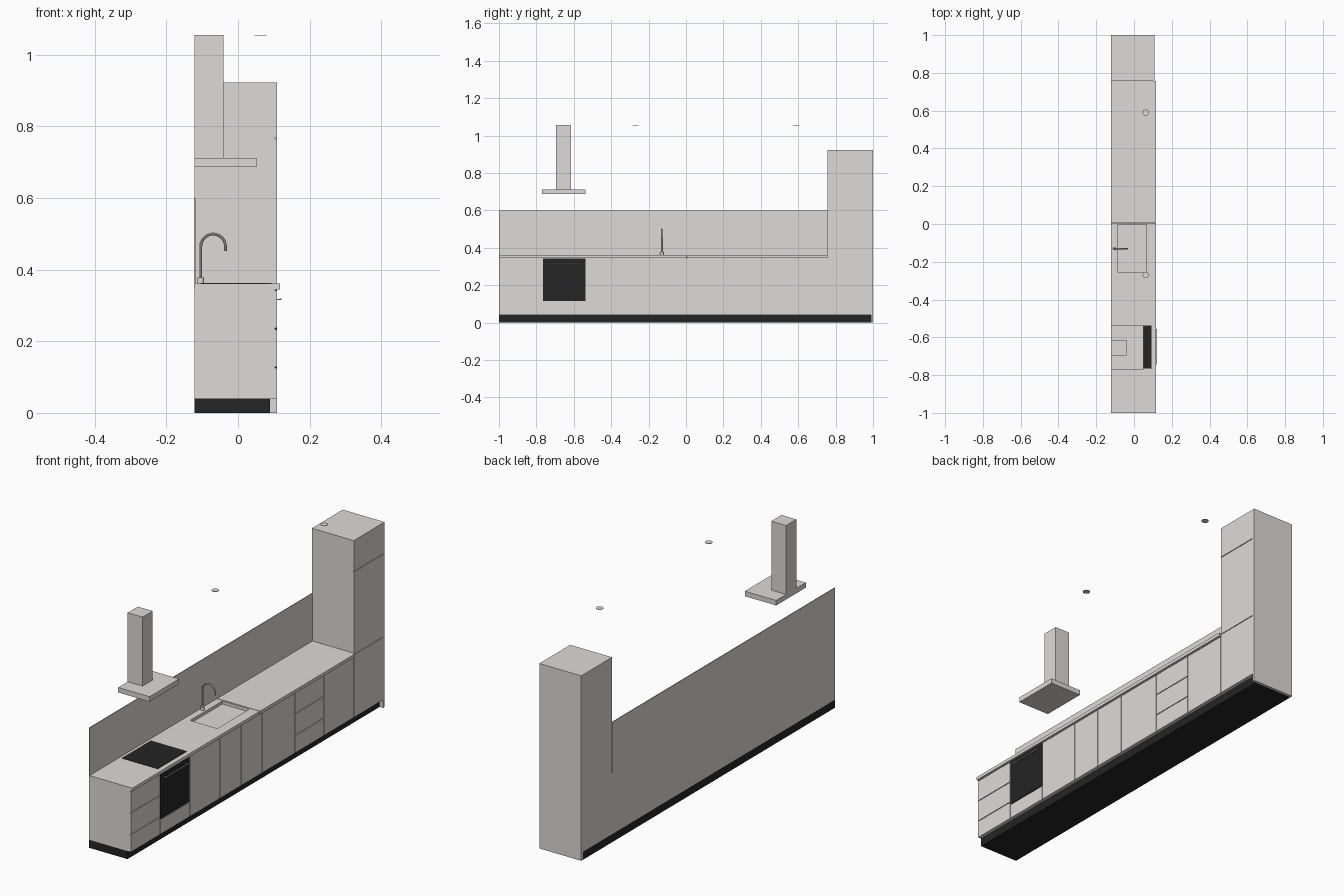
import bpy, bmesh, math
from mathutils import Vector

cube = bpy.data.objects.get("Cube")
if cube:
    bpy.data.objects.remove(cube, do_unlink=True)


def material(name, rgb):
    m = bpy.data.materials.new(name)
    m.use_nodes = True
    m.diffuse_color = (*rgb, 1)
    m.node_tree.nodes["Principled BSDF"].inputs["Base Color"].default_value = (*rgb, 1)
    return m


GREY = material("warm_light_grey", (0.72, 0.71, 0.69))
BLACK = material("black", (0.018, 0.018, 0.018))


def finish(name, bm, mat):
    mesh = bpy.data.meshes.new(name)
    bm.to_mesh(mesh)
    bm.free()
    mesh.materials.append(mat)
    ob = bpy.data.objects.new(name, mesh)
    bpy.context.collection.objects.link(ob)
    return ob


def box(name, x, y, z, mat=GREY):
    """Box given by its (low, high) extent on each axis."""
    bm = bmesh.new()
    bmesh.ops.create_cube(bm, size=1)
    for v in bm.verts:
        v.co = Vector([(a + b) / 2 + c * (b - a) for (a, b), c in zip((x, y, z), v.co)])
    return finish(name, bm, mat)


def cylinder(name, centre, radius, height, mat=GREY):
    bm = bmesh.new()
    bmesh.ops.create_cone(bm, cap_ends=True, segments=32, radius1=radius,
                          radius2=radius, depth=height)
    bmesh.ops.translate(bm, vec=centre, verts=bm.verts)
    ob = finish(name, bm, mat)
    smooth(ob)
    return ob


def smooth(ob):
    bpy.ops.object.select_all(action='DESELECT')
    bpy.context.view_layer.objects.active = ob
    ob.select_set(True)
    bpy.ops.object.shade_smooth_by_angle()


BACK, CARCASS, FACE = -0.122, 0.104, 0.109
TALL = 0.757          # where the tall cabinet starts
KICK, UNDER, TOP = 0.04, 0.345, 0.361
GAP = 0.0018          # half the seam between fronts

# Plinth, carcasses and the end panel that reaches the floor
box("plinth", (BACK, 0.09), (-1, 0.988), (0, KICK), BLACK)
box("base_carcass", (BACK, CARCASS), (-1, TALL), (KICK, UNDER))
box("tall_carcass", (BACK, CARCASS), (TALL, 0.988), (KICK, 0.923))
box("tall_end_panel", (BACK, FACE), (0.988, 1), (0, 0.923))


def front(name, y, z, mat=GREY):
    """Door or drawer front with a narrow seam around it."""
    return box(name, (CARCASS, FACE), (y[0] + GAP, y[1] - GAP), (z[0] + GAP, z[1] - GAP), mat)


# Drawer units
drawer_levels = [KICK - GAP, 0.127, 0.235, 0.343]
for unit, y in (("right", (-1 - GAP, -0.767)), ("left", (0.29, 0.52))):
    for i, z in enumerate(zip(drawer_levels, drawer_levels[1:])):
        front(f"{unit}_drawer_{i + 1}", y, z)

# Single doors, and the pair below the sink
door_edges = [-0.535, -0.298, -0.131, 0.036, 0.29]
for i, y in enumerate(zip(door_edges, door_edges[1:])):
    front(f"base_door_{i + 1}", y, (KICK - GAP, 0.343))
front("base_door_5", (0.52, TALL), (KICK - GAP, 0.343))

# Tall cabinet doors
tall_levels = [KICK - GAP, 0.353, 0.767, 0.923 + GAP]
for i, z in enumerate(zip(tall_levels, tall_levels[1:])):
    front(f"tall_door_{i + 1}", (TALL, 0.988 + GAP), z)

# Oven with its handle
front("oven_base_panel", (-0.767, -0.535), (KICK - GAP, 0.113))
front("oven_door", (-0.767, -0.535), (0.113, UNDER), BLACK)
box("oven_handle", (0.117, 0.121), (-0.745, -0.557), (0.315, 0.319))
for side, y in (("right", -0.735), ("left", -0.57)):
    box(f"oven_handle_{side}_post", (FACE, 0.118), (y, y + 0.004), (0.3155, 0.3185))

# Worktop in two lengths, with the sink opening cut out
worktop = box("sink_worktop", (BACK, 0.117), (-1, 0.004), (UNDER, TOP))
box("plain_worktop", (BACK, 0.117), (0.007, TALL), (UNDER, TOP))
cutter = box("sink_cutter", (-0.085, 0.065), (-0.256, -0.002), (0.3, 0.4))
cutter.hide_render = True
mod = worktop.modifiers.new("sink_opening", 'BOOLEAN')
mod.operation, mod.object, mod.solver = 'DIFFERENCE', cutter, 'EXACT'
bpy.context.view_layer.objects.active = worktop
bpy.ops.object.modifier_apply(modifier=mod.name)
bpy.data.objects.remove(cutter, do_unlink=True)
box("sink_floor", (-0.085, 0.065), (-0.256, -0.002), (UNDER, UNDER + 0.001))

box("splashback", (BACK - 0.001, BACK + 0.003), (-1, TALL), (UNDER, 0.599))
box("cooktop", (-0.105, 0.093), (-0.765, -0.537), (TOP, TOP + 0.002), BLACK)

# Tap: straight riser, half-circle bend and short spout
TAP_Y, BEND = -0.13, 0.0345
cylinder("tap_base", (-0.104, TAP_Y, TOP + 0.008), 0.009, 0.017)
path = [(-0.104, TOP + 0.01)]
for i in range(17):
    a = math.pi * (1 - i / 16)
    path.append((-0.0695 + BEND * math.cos(a), 0.465 + BEND * math.sin(a)))
path.append((-0.035, 0.452))
curve = bpy.data.curves.new("tap_spout", 'CURVE')
curve.dimensions = '3D'
curve.bevel_depth = 0.004
curve.bevel_resolution = 3
curve.use_fill_caps = True
spline = curve.splines.new('POLY')
spline.points.add(len(path) - 1)
for p, (x, z) in zip(spline.points, path):
    p.co = (x, TAP_Y, z, 1)
curve.materials.append(GREY)
spout = bpy.data.objects.new("tap_spout", curve)
bpy.context.collection.objects.link(spout)
bpy.ops.object.select_all(action='DESELECT')
bpy.context.view_layer.objects.active = spout
spout.select_set(True)
bpy.ops.object.convert(target='MESH')
smooth(bpy.context.object)

# Extractor hood
box("hood_canopy", (BACK, 0.051), (-0.77, -0.537), (0.687, 0.712))
box("hood_duct", (BACK, -0.04), (-0.695, -0.615), (0.712, 1.056))

# Ceiling lights
for side, y in (("right", -0.27), ("left", 0.59)):
    cylinder(f"{side}_ceiling_light", (0.063, y, 1.055), 0.017, 0.002)
